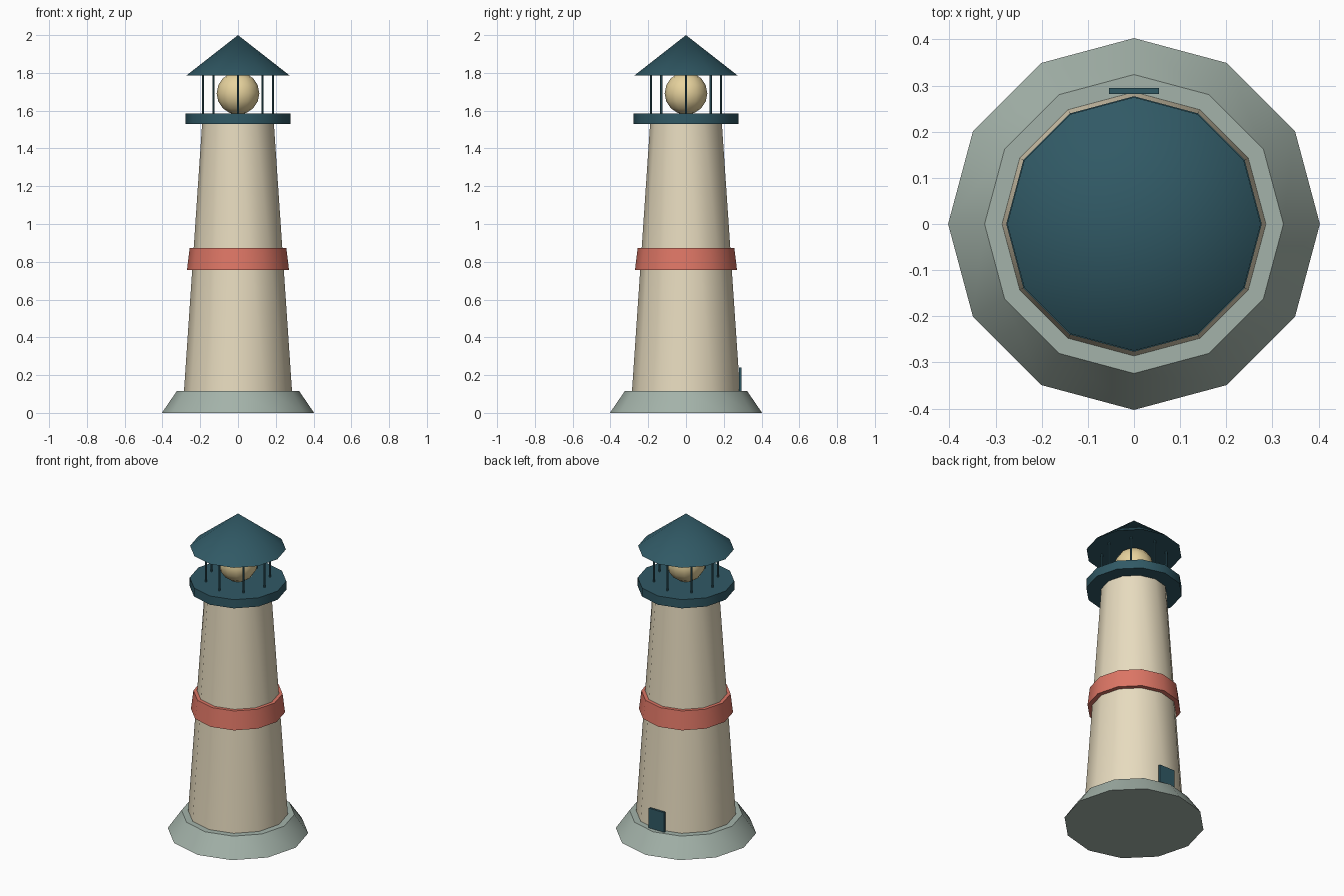
import bpy
from math import cos, sin, pi, radians

if "Cube" in bpy.data.objects:
    bpy.data.objects.remove(bpy.data.objects["Cube"])


def material(name, color):
    m = bpy.data.materials.new(name)
    m.diffuse_color = (*color, 1)
    m.use_nodes = True
    m.node_tree.nodes["Principled BSDF"].inputs["Base Color"].default_value = m.diffuse_color
    return m


stone = material("stone", (0.37, 0.45, 0.40))
cream = material("cream", (0.80, 0.71, 0.52))
red = material("red", (0.72, 0.18, 0.13))
teal = material("teal", (0.03, 0.10, 0.13))
glow = material("glow", (0.80, 0.65, 0.34))


def finish(name, mat):
    ob = bpy.context.object
    ob.name = name
    ob.data.materials.append(mat)
    bpy.ops.object.shade_smooth_by_angle(angle=radians(40))
    return ob


def frustum(name, mat, z0, z1, r0, r1, sides=12, x=0, y=0):
    bpy.ops.mesh.primitive_cone_add(vertices=sides, radius1=r0, radius2=r1,
                                    depth=z1 - z0, location=(x, y, (z0 + z1) / 2))
    return finish(name, mat)


# Base, tower and painted band
frustum("base", stone, 0, 0.115, 0.403, 0.324)
frustum("tower", cream, 0.115, 1.53, 0.286, 0.19)
frustum("band", red, 0.757, 0.873, 0.27, 0.256)

# Gallery deck, posts and roof
frustum("gallery", teal, 1.53, 1.585, 0.277, 0.277)
for i in range(8):
    a = i * pi / 4
    frustum(f"post_{i + 1}", teal, 1.58, 1.79, 0.006, 0.006, 6,
            0.185 * cos(a), 0.185 * sin(a))
frustum("roof", teal, 1.785, 2.0, 0.275, 0)

# Lamp
bpy.ops.mesh.primitive_uv_sphere_add(segments=12, ring_count=8, radius=0.113,
                                     location=(0, 0, 1.692))
finish("lamp", glow)

# Door on the back side
bpy.ops.mesh.primitive_cube_add(size=1, location=(0, 0.288, 0.177))
bpy.context.object.scale = (0.108, 0.013, 0.125)
finish("door", teal)
